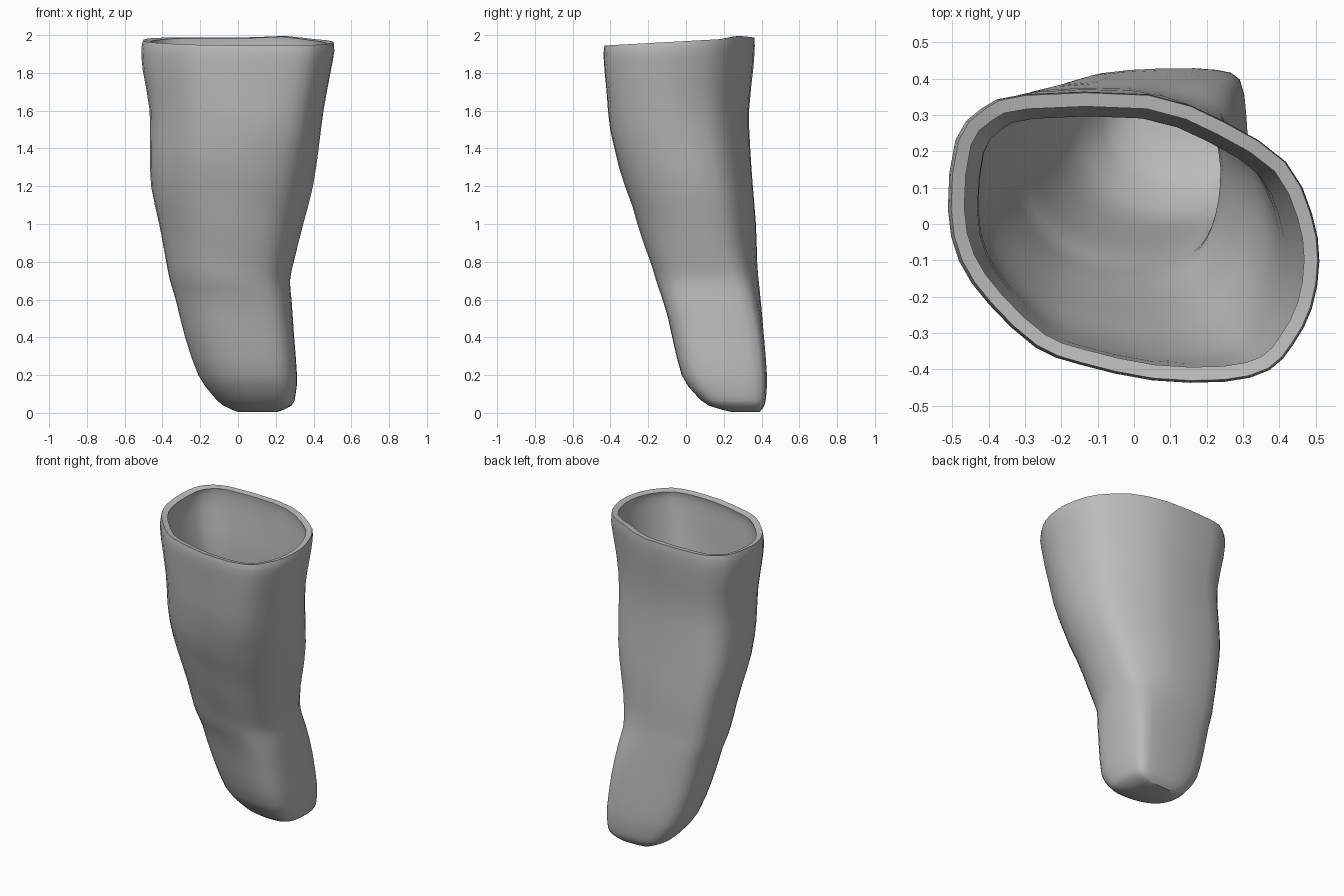
import bpy
import bmesh
import math
from mathutils import Vector

cube = bpy.data.objects.get("Cube")
if cube:
    bpy.data.objects.remove(cube, do_unlink=True)


def make_material(name, colour):
    mat = bpy.data.materials.new(name)
    mat.use_nodes = True
    mat.diffuse_color = colour
    shader = mat.node_tree.nodes["Principled BSDF"]
    shader.inputs["Base Color"].default_value = colour
    return mat


def spline(points, steps, closed):
    """Smooth curve passing through every given point, any dimension."""
    vecs = [Vector(p) for p in points]
    count = len(vecs)

    def pick(i):
        return vecs[i % count] if closed else vecs[max(0, min(count - 1, i))]

    result = []
    for i in range(count if closed else count - 1):
        a, b, c, d = (pick(i + k) for k in (-1, 0, 1, 2))
        for s in range(steps):
            t = s / steps
            result.append(b + (c - a) * (t / 2)
                          + (a * 2 - b * 5 + c * 4 - d) * (t * t / 2)
                          + (b * 3 - a - c * 3 + d) * (t ** 3 / 2))
    if not closed:
        result.append(vecs[-1])
    return result


def smoothstep(low, high, value):
    t = max(0, min(1, (value - low) / (high - low)))
    return t * t * (3 - 2 * t)


# Unit outlines of the wide opening, the middle and the boxier toe
opening = [(-1, .2), (-.96, .68), (-.82, .9), (-.59, 1), (.08, 1), (.49, .81),
           (.82, .53), (.96, .17), (1, -.16), (.96, -.49), (.86, -.74),
           (.73, -.92), (.49, -1), (.1, -.99), (-.29, -.88), (-.53, -.76),
           (-.78, -.46), (-.94, -.16)]
middle = [(-1, .2), (-.97, .64), (-.86, .88), (-.6, .99), (.08, 1), (.5, .87),
          (.86, .62), (.98, .3), (1, -.03), (.94, -.38), (.83, -.64),
          (.67, -.86), (.42, -.98), (.08, -1), (-.29, -.91), (-.56, -.75),
          (-.8, -.46), (-.95, -.15)]
toe = [(-1, .1), (-.97, .48), (-.85, .78), (-.54, .94), (.1, 1), (.66, .98),
       (.92, .85), (.99, .4), (1, 0), (.97, -.4), (.9, -.7), (.75, -.9),
       (.5, -1), (.05, -1), (-.3, -.92), (-.6, -.75), (-.82, -.5), (-.95, -.2)]

# Extent of each level: right, left, front, back, height
levels = [(0, .21, .24, .39, .005), (-.08, .285, .12, .415, .04),
          (-.14, .305, .05, .425, .1), (-.21, .312, -.02, .428, .2),
          (-.28, .297, -.07, .413, .4), (-.33, .283, -.12, .395, .6),
          (-.36, .275, -.155, .385, .7), (-.38, .295, -.19, .375, .8),
          (-.417, .345, -.255, .367, 1), (-.46, .397, -.32, .35, 1.2),
          (-.467, .427, -.38, .335, 1.4), (-.468, .453, -.41, .328, 1.6),
          (-.505, .492, -.427, .35, 1.8), (-.512, .51, -.434, .357, 1.9),
          (-.503, .505, -.428, .354, 1.945)]

# Loft the outlines into one open-topped sleeve
bm = bmesh.new()
curves = [spline(outline, 2, True) for outline in (toe, middle, opening)]
rings = []
for right, left, front, back, height in spline(levels, 2, False):
    lower_blend = smoothstep(.35, .95, height)
    upper_blend = smoothstep(1, 1.8, height)
    rim = smoothstep(1.5, 1.95, height)
    ring = []
    for a, b, c in zip(*curves):
        p = a.lerp(b, lower_blend).lerp(c, upper_blend)
        # Soft horizontal folds, strongest across the front
        fold = .003 * math.sin(height * 21 + p.x * 2) * max(0, -p.y)
        fold *= smoothstep(.3, .6, height) * (1 - rim)
        x = (right + left) / 2 + p.x * (left - right) / 2
        y = (front + back) / 2 + p.y * (back - front) / 2 - fold
        # The rim rises towards the back, highest at the back left
        tilt = .043 * (p.y + 1) / 2
        peak = .012 * max(0, 1 - (p - Vector((.49, .81))).length / .4)
        ring.append(bm.verts.new((x, y, height + rim * (tilt + peak))))
    rings.append(ring)

for lower, upper in zip(rings, rings[1:]):
    for i in range(len(lower)):
        j = (i + 1) % len(lower)
        bm.faces.new((lower[i], lower[j], upper[j], upper[i]))
bm.faces.new(rings[0])
bmesh.ops.recalc_face_normals(bm, faces=bm.faces)
if next(f for f in bm.faces if len(f.verts) > 4).normal.z > 0:
    bmesh.ops.reverse_faces(bm, faces=bm.faces)

mesh = bpy.data.meshes.new("sleeve")
bm.to_mesh(mesh)
bm.free()
mesh.materials.append(make_material("plain grey", (.5, .5, .5, 1)))
sleeve = bpy.data.objects.new("sleeve", mesh)
bpy.context.collection.objects.link(sleeve)

# Wall thickness, grown inwards
wall = sleeve.modifiers.new("wall", "SOLIDIFY")
wall.thickness = .038
wall.offset = -1

bpy.context.view_layer.objects.active = sleeve
sleeve.select_set(True)
bpy.ops.object.modifier_apply(modifier=wall.name)
bpy.ops.object.shade_smooth_by_angle(angle=math.radians(38))
